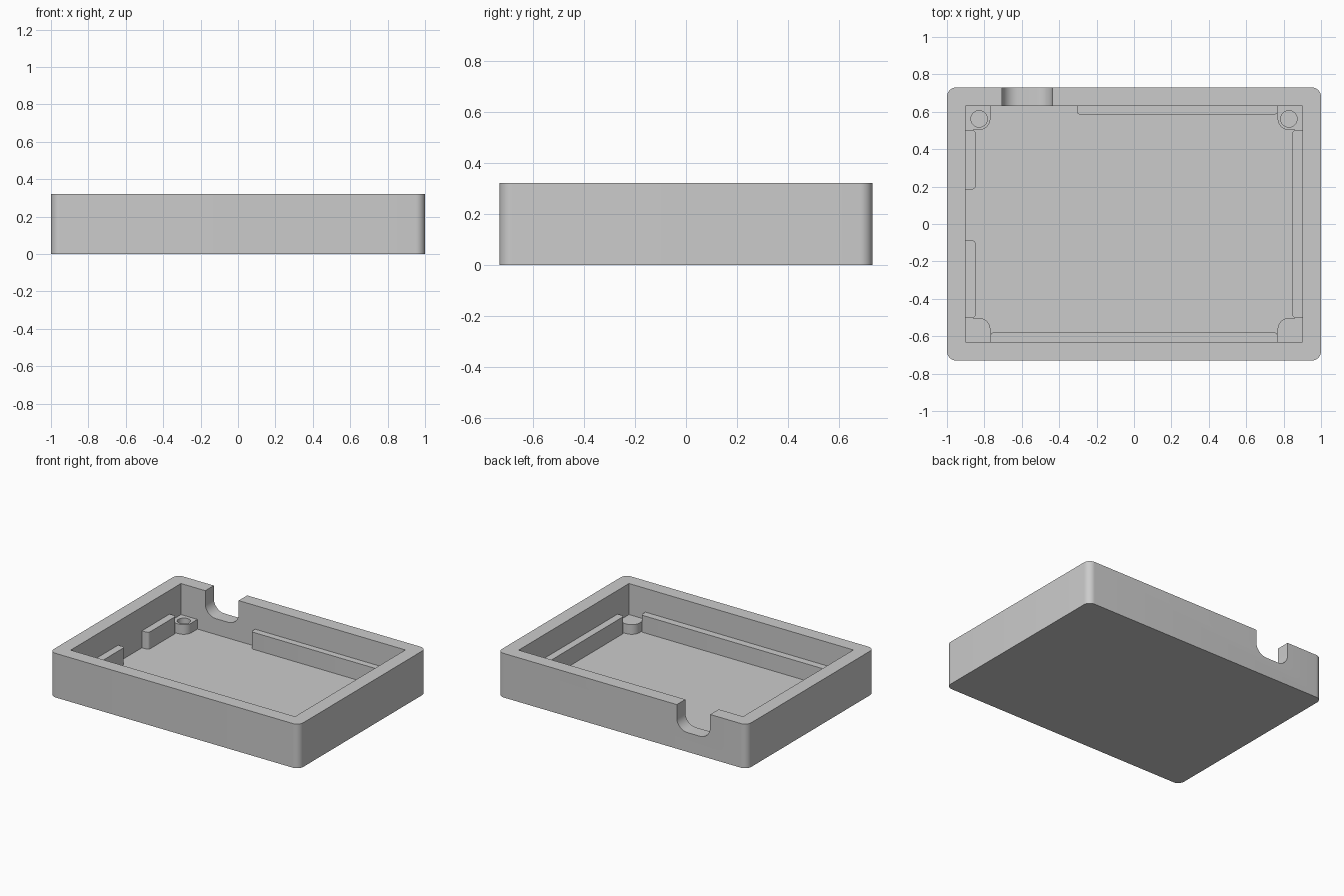
import bpy, bmesh, math
from mathutils import Matrix, Vector

old = bpy.data.objects.get("Cube")
if old:
    bpy.data.objects.remove(old, do_unlink=True)

grey = bpy.data.materials.new("light grey")
grey.use_nodes = True
COLOUR = (0.6, 0.6, 0.6, 1)
grey.diffuse_color = COLOUR
grey.node_tree.nodes["Principled BSDF"].inputs["Base Color"].default_value = COLOUR

# Main dimensions
HALF_X, HALF_Y, HEIGHT = 1.0, 0.73, 0.32
IN_X, IN_Y, FLOOR = 0.9, 0.632, 0.025
POST_TOP, LEDGE_TOP, SINK = 0.095, 0.148, 0.01


def rounded_rect(x0, x1, y0, y1, radii, steps=10):
    """Outline running counter-clockwise from the low corner, one radius per corner."""
    corners = [(x0, y0, 1, 1), (x1, y0, -1, 1), (x1, y1, -1, -1), (x0, y1, 1, -1)]
    points = []
    for i, ((x, y, sx, sy), r) in enumerate(zip(corners, radii)):
        if r == 0:
            points.append((x, y))
            continue
        for k in range(steps + 1):
            a = math.pi + (i + k / steps) * math.pi / 2
            points.append((x + sx * r + r * math.cos(a), y + sy * r + r * math.sin(a)))
    return points


def circle(x, y, r, count=40):
    turn = 2 * math.pi / count
    return [(x + r * math.cos(i * turn), y + r * math.sin(i * turn)) for i in range(count)]


def prism(name, outline, z0, z1, transform=None):
    """Extrude a flat outline between two heights."""
    bm = bmesh.new()
    base = bm.faces.new([bm.verts.new((x, y, z0)) for x, y in outline])
    top = bmesh.ops.extrude_face_region(bm, geom=[base])["geom"]
    bmesh.ops.translate(bm, vec=Vector((0, 0, z1 - z0)),
                        verts=[v for v in top if isinstance(v, bmesh.types.BMVert)])
    if transform:
        bm.transform(transform)
    bmesh.ops.recalc_face_normals(bm, faces=bm.faces)
    mesh = bpy.data.meshes.new(name)
    bm.to_mesh(mesh)
    bm.free()
    mesh.materials.append(grey)
    obj = bpy.data.objects.new(name, mesh)
    bpy.context.collection.objects.link(obj)
    return obj


def activate(obj):
    for other in bpy.context.selected_objects:
        other.select_set(False)
    obj.select_set(True)
    bpy.context.view_layer.objects.active = obj


def cut(obj, cutter):
    cutter.hide_render = True
    mod = obj.modifiers.new("cut", 'BOOLEAN')
    mod.operation, mod.solver, mod.object = 'DIFFERENCE', 'EXACT', cutter
    activate(obj)
    bpy.ops.object.modifier_apply(modifier=mod.name)
    bpy.data.objects.remove(cutter, do_unlink=True)


def finish(obj):
    activate(obj)
    bpy.ops.object.shade_smooth_by_angle(angle=math.radians(30))


# Tray body: rounded block, hollowed, with a cable notch in the back wall
tray = prism("tray", rounded_rect(-HALF_X, HALF_X, -HALF_Y, HALF_Y, [0.05] * 4), 0, HEIGHT)
cut(tray, prism("cavity_cutter", rounded_rect(-IN_X, IN_X, -IN_Y, IN_Y, [0] * 4), FLOOR, 0.5))
cut(tray, prism("notch_cutter", rounded_rect(-0.705, -0.437, 0.14, 0.5, [0.085, 0.085, 0, 0]),
                -0.85, -0.55, Matrix.Rotation(math.pi / 2, 4, 'X')))
finish(tray)

# Screw posts in the four inner corners, each with a blind hole
for side, sx in (("left", 1), ("right", -1)):
    for end, sy in (("front", -1), ("back", 1)):
        mirror = Matrix.Diagonal((sx, sy, 1, 1))
        outline = rounded_rect(0.768, IN_X + SINK, 0.502, IN_Y + SINK, [0.062, 0, 0, 0])
        post = prism(f"{end}_{side}_screw_post", outline, FLOOR - SINK, POST_TOP, mirror)
        cut(post, prism("hole_cutter", circle(0.828, 0.562, 0.044), FLOOR, 0.2, mirror))
        finish(post)

# Support ledges along the inner walls, with rounded free corners
R = 0.018
LX, LY = 0.847, 0.58
ledges = {
    "front_ledge": (-0.768, 0.768, -IN_Y - SINK, -LY, [0, 0, R, R]),
    "back_ledge": (-0.305, 0.768, LY + 0.005, IN_Y + SINK, [R, R, 0, 0]),
    "left_ledge": (LX, IN_X + SINK, -0.502, 0.502, [R, 0, 0, R]),
    "right_front_ledge": (-IN_X - SINK, -LX, -0.502, -0.088, [0, R, R, 0]),
    "right_back_ledge": (-IN_X - SINK, -LX, 0.185, 0.502, [0, R, R, 0]),
}
for name, (x0, x1, y0, y1, radii) in ledges.items():
    finish(prism(name, rounded_rect(x0, x1, y0, y1, radii, 6), FLOOR - SINK, LEDGE_TOP))
